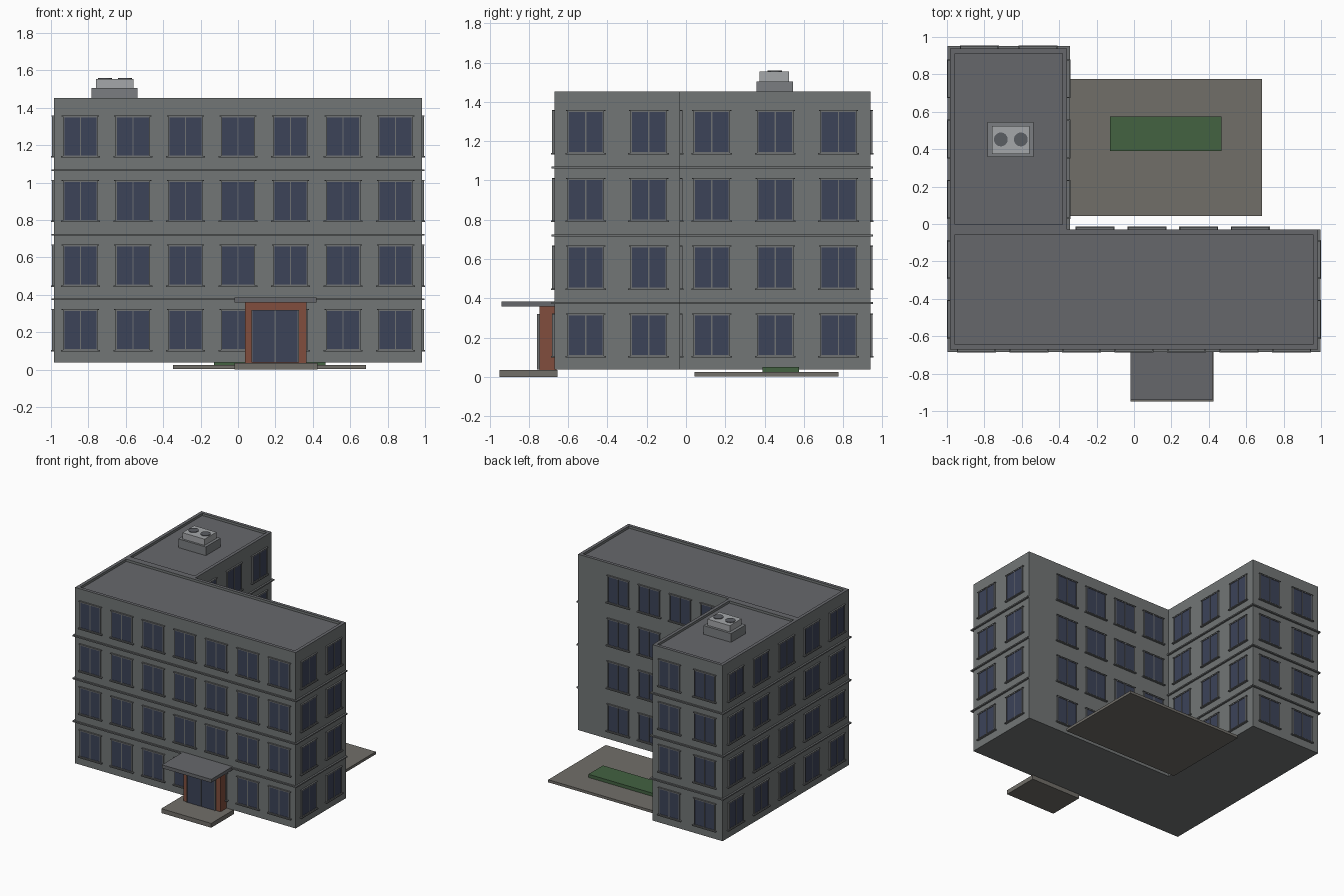
import bpy, bmesh
from mathutils import Matrix

if "Cube" in bpy.data.objects:
    bpy.data.objects.remove(bpy.data.objects["Cube"])


def material(name, rgb):
    """Colour given as seen on screen, stored linear."""
    m = bpy.data.materials.new(name)
    m.diffuse_color = (*[c ** 2.2 for c in rgb], 1)
    m.use_nodes = True
    m.node_tree.nodes["Principled BSDF"].inputs["Base Color"].default_value = m.diffuse_color
    return m


WALL = material("wall_grey", (0.445, 0.46, 0.46))
ROOF = material("roof_grey", (0.40, 0.405, 0.42))
TRIM = material("trim_grey", (0.43, 0.44, 0.445))
GLASS = material("dark_glass", (0.245, 0.27, 0.35))
BRICK = material("brick", (0.50, 0.31, 0.25))
PAVE = material("paving", (0.44, 0.43, 0.41))
GREEN = material("lawn", (0.27, 0.385, 0.265))
METAL = material("metal", (0.64, 0.65, 0.66))
BASE = material("unit_base_grey", (0.48, 0.49, 0.50))
DARK = material("fan_dark", (0.36, 0.37, 0.39))


def make(name, bm, mat):
    me = bpy.data.meshes.new(name)
    bm.to_mesh(me)
    bm.free()
    ob = bpy.data.objects.new(name, me)
    me.materials.append(mat)
    bpy.context.collection.objects.link(ob)
    return ob


def boxes(name, mat, items):
    """One object from (x0, x1, y0, y1, z0, z1) boxes."""
    bm = bmesh.new()
    for x0, x1, y0, y1, z0, z1 in items:
        m = Matrix.Translation(((x0 + x1) / 2, (y0 + y1) / 2, (z0 + z1) / 2))
        bmesh.ops.create_cube(bm, size=1, matrix=m @ Matrix.Diagonal((x1 - x0, y1 - y0, z1 - z0, 1)))
    return make(name, bm, mat)


L, R, WR = -0.983, 0.983, -0.357       # left, right, wing right
F, M, B = -0.67, -0.03, 0.938          # front, main back, wing back
Z0, ZR, ZT, FLOOR = 0.037, 1.435, 1.453, 0.345


# Blocks with a parapet around a sunken roof
def block(name, x0, x1, y0, y1):
    bm = bmesh.new()
    m = Matrix.Translation(((x0 + x1) / 2, (y0 + y1) / 2, (Z0 + ZT) / 2))
    bmesh.ops.create_cube(bm, size=1, matrix=m @ Matrix.Diagonal((x1 - x0, y1 - y0, ZT - Z0, 1)))
    bm.normal_update()
    top = max(bm.faces, key=lambda f: f.calc_center_median().z)
    rim = bmesh.ops.inset_region(bm, faces=[top], thickness=0.037)["faces"]
    for f in rim:
        f.material_index = 1
    bmesh.ops.inset_region(bm, faces=[top], thickness=0.0002)
    bmesh.ops.translate(bm, verts=top.verts, vec=(0, 0, ZR - ZT))
    top.material_index = 1
    ob = make(name, bm, WALL)
    ob.data.materials.append(ROOF)


block("main_block", L, R, F, M)
block("rear_wing", L, WR, M, B)

# Windows: (axis along wall, wall position, outward sign, start, cell, count)
walls = {
    "front": ("x", F, -1, L, (R - L) / 7, 7),
    "main_right": ("y", R, 1, F, (M - F) / 2, 2),
    "main_left": ("y", L, -1, F, (M - F) / 2, 2),
    "main_back": ("x", M, 1, -0.347, 0.277, 4),
    "wing_right": ("y", WR, 1, M, (B - M) / 3, 3),
    "wing_left": ("y", L, -1, M, (B - M) / 3, 3),
    "wing_back": ("x", B, 1, L, (WR - L) / 2, 2),
}


def on_wall(axis, pos, sign, u0, u1, z0, z1, depth):
    n0, n1 = sorted((pos - sign * 0.004, pos + sign * depth))
    return (u0, u1, n0, n1, z0, z1) if axis == "x" else (n0, n1, u0, u1, z0, z1)


for name, (axis, pos, sign, start, cell, count) in walls.items():
    glass, frames, sills = [], [], []
    for floor in range(4):
        z0 = 0.106 + floor * FLOOR
        z1 = z0 + 0.212
        for i in range(count):
            c = start + cell * (i + 0.5)

            def add(group, u0, u1, a, b, depth):
                group.append(on_wall(axis, pos, sign, c + u0, c + u1, a, b, depth))

            add(glass, -0.089, 0.089, z0, z1, 0.007)
            for u in (-0.089, 0, 0.089):
                add(frames, u - 0.003, u + 0.003, z0, z1, 0.011)
            add(frames, -0.092, 0.092, z1 - 0.005, z1, 0.011)
            add(frames, -0.092, 0.092, z0, z0 + 0.005, 0.011)
            add(sills, -0.104, 0.104, z0 - 0.008, z0, 0.017)
            add(sills, -0.100, 0.100, z1, z1 + 0.005, 0.013)
    boxes(name + "_glass", GLASS, glass)
    boxes(name + "_window_frames", TRIM, frames)
    boxes(name + "_sills", TRIM, sills)

# Floor bands on every wall but the courtyard side of the main block
bands = []
for k in (1, 2, 3):
    a, b, d = 0.026 + k * FLOOR, 0.036 + k * FLOOR, 0.014
    bands += [(L - d, R + d, F - d, F, a, b), (L - d, L, F, B + d, a, b),
              (R, R + d, F, M, a, b), (WR, WR + d, M, B + d, a, b),
              (L, WR, B, B + d, a, b)]
boxes("floor_bands", TRIM, bands)

# Entrance
boxes("entrance_step", PAVE, [(-0.02, 0.425, -0.948, -0.655, 0, 0.035)])
boxes("entrance_canopy", ROOF, [(-0.02, 0.42, -0.94, -0.66, 0.358, 0.385)])
boxes("entrance_portal", BRICK, [(0.037, 0.366, -0.745, -0.66, 0.035, 0.358)])
boxes("door_glass", GLASS, [(0.075, 0.322, -0.754, -0.74, 0.037, 0.318)])
boxes("door_frame", TRIM, [(0.072, 0.078, -0.758, -0.74, 0.037, 0.320),
                           (0.196, 0.202, -0.758, -0.74, 0.037, 0.320),
                           (0.319, 0.325, -0.758, -0.74, 0.037, 0.320),
                           (0.072, 0.325, -0.758, -0.74, 0.315, 0.320)])

# Courtyard
boxes("courtyard_paving", PAVE, [(-0.347, 0.685, 0.043, 0.775, 0.003, 0.024)])
boxes("planting_bed", GREEN, [(-0.127, 0.467, 0.39, 0.575, 0.024, 0.05)])

# Rooftop unit
boxes("roof_unit_base", BASE, [(-0.783, -0.537, 0.358, 0.545, ZR, 1.505)])
boxes("roof_unit", METAL, [(-0.758, -0.56, 0.375, 0.525, 1.505, 1.555)])
bm = bmesh.new()
for x in (-0.712, -0.605):
    bmesh.ops.create_cone(bm, cap_ends=True, segments=24, radius1=0.037, radius2=0.037,
                          depth=0.012, matrix=Matrix.Translation((x, 0.452, 1.554)))
make("roof_fans", bm, DARK)
